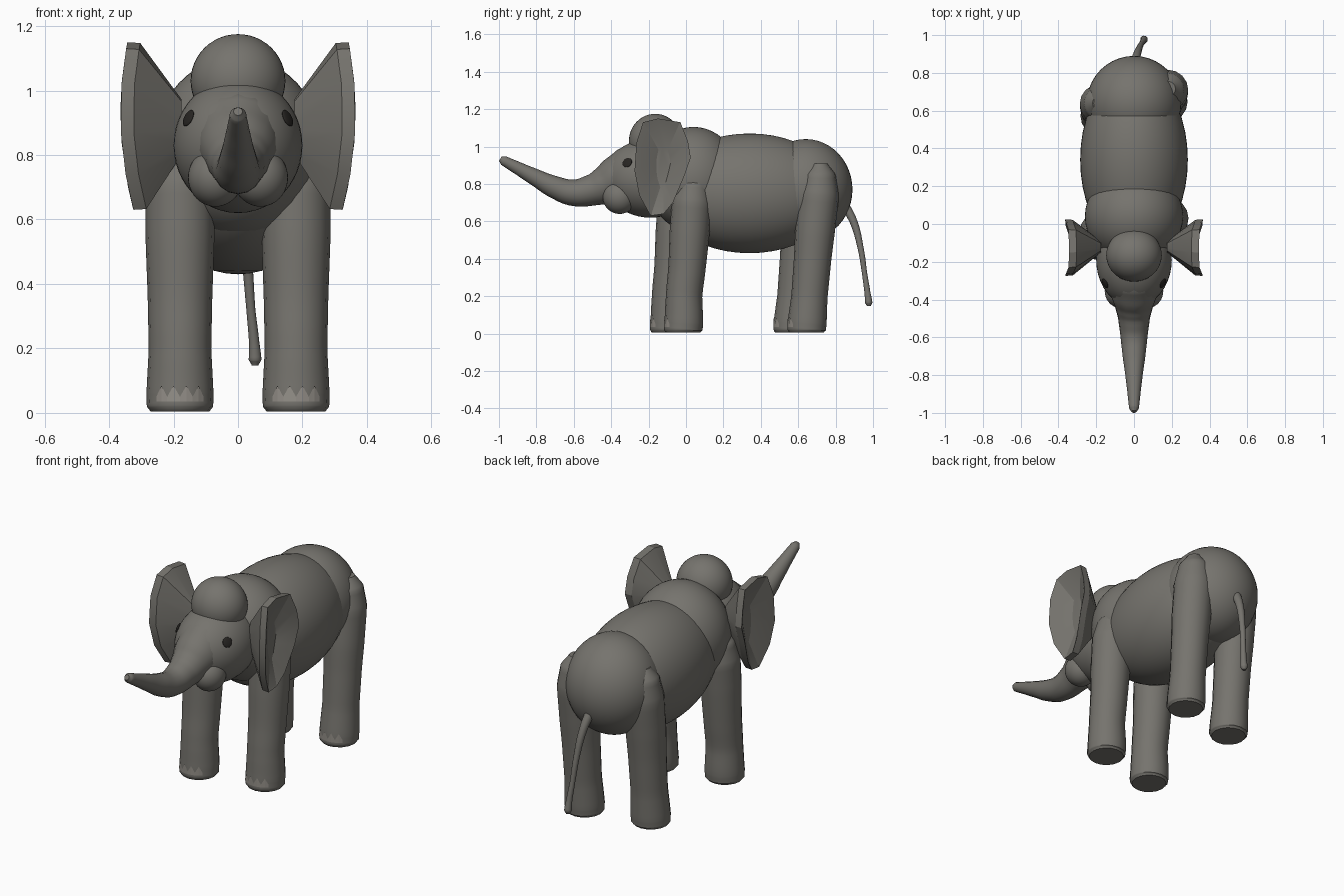
import bpy, bmesh
from math import sin, cos, radians
from mathutils import Vector

if "Cube" in bpy.data.objects:
    bpy.data.objects.remove(bpy.data.objects["Cube"])


def material(name, rgb):
    m = bpy.data.materials.new(name)
    m.diffuse_color = (*rgb, 1)
    m.use_nodes = True
    m.node_tree.nodes["Principled BSDF"].inputs["Base Color"].default_value = m.diffuse_color
    return m


SKIN = material("hide_grey", (0.18, 0.173, 0.155))
DARK = material("eye_dark", (0.02, 0.018, 0.016))
NAIL = material("nail_pale", (0.3, 0.28, 0.25))


def activate(ob):
    bpy.ops.object.select_all(action='DESELECT')
    ob.select_set(True)
    bpy.context.view_layer.objects.active = ob


def ellipsoid(name, loc, radii, mat=SKIN, normal=None):
    bpy.ops.mesh.primitive_uv_sphere_add(segments=40, ring_count=24, location=loc)
    ob = bpy.context.object
    ob.name, ob.scale = name, radii
    if normal is not None:
        ob.rotation_euler = normal.to_track_quat('Z', 'Y').to_euler()
    ob.data.materials.append(mat)
    bpy.ops.object.shade_smooth()
    return ob


def tube(name, pts):
    """Round tapered tube through (x, y, z, radius) points."""
    cu = bpy.data.curves.new(name, 'CURVE')
    cu.dimensions = '3D'
    cu.bevel_depth, cu.bevel_resolution = 1, 6
    cu.resolution_u, cu.use_fill_caps = 6, True
    sp = cu.splines.new('BEZIER')
    sp.radius_interpolation = 'LINEAR'
    sp.bezier_points.add(len(pts) - 1)
    for bp, (x, y, z, r) in zip(sp.bezier_points, pts):
        bp.co, bp.radius = (x, y, z), r
        bp.handle_left_type = bp.handle_right_type = 'AUTO'
    ob = bpy.data.objects.new(name, cu)
    bpy.context.collection.objects.link(ob)
    cu.materials.append(SKIN)
    activate(ob)
    bpy.ops.object.convert(target='MESH')
    ob = bpy.context.object
    ob.name = name
    bpy.ops.object.shade_smooth_by_angle(angle=radians(45))
    return ob


def mesh_object(name, bm, mat):
    bmesh.ops.recalc_face_normals(bm, faces=bm.faces)
    me = bpy.data.meshes.new(name)
    bm.to_mesh(me)
    bm.free()
    me.materials.append(mat)
    ob = bpy.data.objects.new(name, me)
    bpy.context.collection.objects.link(ob)
    return ob


# Body: three overlapping masses
ellipsoid("shoulders", (0, 0.04, 0.825), (0.26, 0.25, 0.28))
ellipsoid("belly", (0, 0.34, 0.75), (0.285, 0.48, 0.32))
ellipsoid("rump", (0, 0.64, 0.77), (0.25, 0.25, 0.27))

# Head, dome and trunk
HEAD_C, HEAD_R = Vector((0, -0.19, 0.83)), Vector((0.2, 0.25, 0.21))
ellipsoid("head", HEAD_C, HEAD_R)
ellipsoid("head_dome", (0, -0.165, 1.03), (0.147, 0.14, 0.145))
tube("trunk", [(0, -0.2, 0.92, 0.13), (0, -0.3, 0.86, 0.14), (0, -0.38, 0.82, 0.122),
               (0, -0.44, 0.79, 0.1), (0, -0.5, 0.768, 0.084), (0, -0.6, 0.753, 0.071),
               (0, -0.7, 0.782, 0.06), (0, -0.8, 0.832, 0.046), (0, -0.9, 0.885, 0.034),
               (0, -0.975, 0.925, 0.026), (0, -0.993, 0.935, 0.014)])

# Tail
tube("tail", [(0, 0.84, 0.7, 0.026), (0.015, 0.895, 0.6, 0.021), (0.03, 0.935, 0.45, 0.016),
              (0.04, 0.955, 0.32, 0.014), (0.05, 0.97, 0.22, 0.016),
              (0.053, 0.977, 0.165, 0.02), (0.053, 0.978, 0.147, 0.01)])

# Legs: (y, z, radius) profiles, left pair stepped forward
FRONT = [(-0.015, 0.005, 0.092), (-0.015, 0.02, 0.103), (-0.012, 0.06, 0.104),
         (-0.01, 0.2, 0.097), (0.005, 0.35, 0.1), (0.02, 0.55, 0.107),
         (0.032, 0.7, 0.108), (0.04, 0.8, 0.085), (0.04, 0.85, 0.04)]
REAR = [(0.645, 0.005, 0.092), (0.645, 0.02, 0.103), (0.648, 0.06, 0.104),
        (0.66, 0.2, 0.097), (0.677, 0.4, 0.1), (0.69, 0.55, 0.106),
        (0.71, 0.74, 0.107), (0.715, 0.85, 0.085), (0.715, 0.91, 0.04)]


def toenails(name, x, y):
    """Jagged pale band wrapped on the front of a foot."""
    bm = bmesh.new()
    n, rows = 8, []
    for i in range(n + 1):
        a = radians(-90 + (i - n / 2) * 11)
        px, py = x + 0.1055 * cos(a), y + 0.1055 * sin(a)
        top = 0.05 if i % 2 == 0 else 0.085
        rows.append((bm.verts.new((px, py, 0.035)), bm.verts.new((px, py, top))))
    for (a, b), (c, d) in zip(rows, rows[1:]):
        bm.faces.new((a, c, d, b))
    mesh_object(name, bm, NAIL)


for side, s, step in (("right", 1, 0), ("left", -1, -0.075)):
    for part, prof in (("front", FRONT), ("rear", REAR)):
        tube(f"{part}_leg_{side}", [(s * 0.18, y + step, z, r) for y, z, r in prof])
        toenails(f"{part}_toenails_{side}", s * 0.18, prof[2][0] + step)

# Ears: faceted shallow funnels, outline given as (y, z)
OUTLINE = [(-0.23, 1.13), (-0.15, 1.15), (-0.03, 1.13), (0.01, 1.03), (0.025, 0.94),
           (-0.01, 0.84), (-0.07, 0.70), (-0.12, 0.64), (-0.19, 0.63), (-0.25, 0.74),
           (-0.275, 0.87), (-0.265, 1.02)]


def ear(name, s):
    bm = bmesh.new()
    cy, cz = -0.12, 0.885

    def ring(ky, kz, xf):
        return [bm.verts.new((s * xf(z), cy + (y - cy) * ky, cz + (z - cz) * kz))
                for y, z in OUTLINE]

    def rim(z):
        return 0.365 - 0.45 * (z - 0.93) ** 2

    rings = [ring(0.2, 0.33, lambda z: 0.175),
             ring(0.98, 0.99, lambda z: rim(z) - 0.04),
             ring(1, 1, rim),
             ring(0.93, 0.96, lambda z: rim(z) - 0.004),
             ring(0.25, 0.4, lambda z: 0.295)]
    n = len(OUTLINE)
    for a, b in zip(rings, rings[1:]):
        for i in range(n):
            j = (i + 1) % n
            bm.faces.new((a[i], a[j], b[j], b[i]))
    bm.faces.new(rings[0])
    bm.faces.new(rings[-1])
    ob = mesh_object(name, bm, SKIN)
    activate(ob)
    bpy.ops.object.shade_smooth_by_angle(angle=radians(22))


# Ears, cheeks and eyes on both sides
for side, s in (("right", 1), ("left", -1)):
    ear(f"ear_{side}", s)
    ellipsoid(f"cheek_{side}", (s * 0.07, -0.355, 0.73), (0.085, 0.09, 0.09))
    d = Vector((s * 0.155, -0.125, 0.085))
    k = Vector([d[i] / HEAD_R[i] for i in range(3)])
    pos = HEAD_C + d / k.length
    normal = Vector([k[i] / HEAD_R[i] for i in range(3)])
    ellipsoid(f"eye_{side}", pos, (0.027, 0.027, 0.008), DARK, normal)
